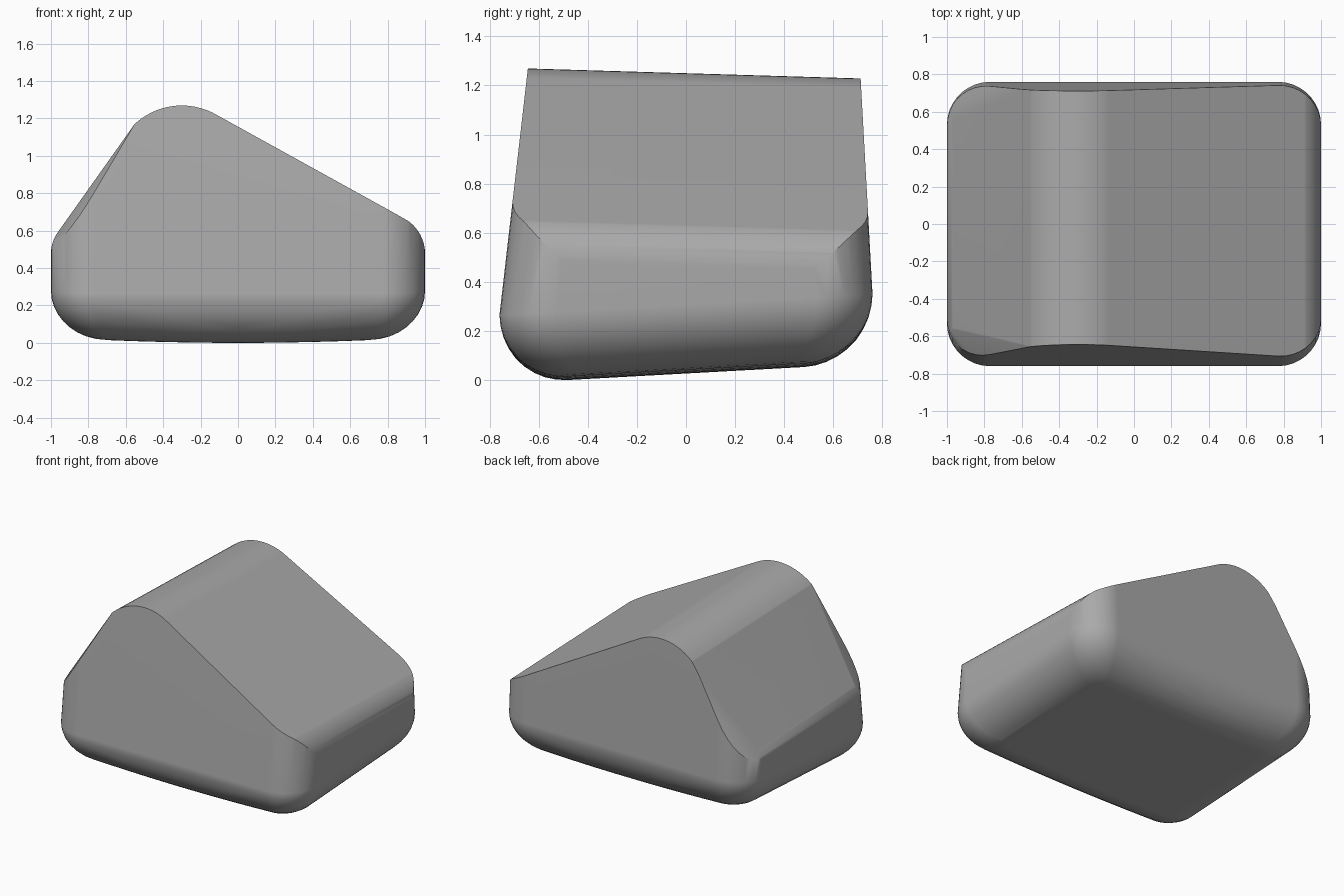
import bpy, bmesh, math
from mathutils import Vector

cube = bpy.data.objects.get("Cube")
if cube:
    bpy.data.objects.remove(cube, do_unlink=True)

HALF_X, HALF_Y = 1.0, 0.76
FILLET, CORNER = 0.28, 0.23
FRONT_LEAN, BACK_LEAN = 0.116, 0.055
ROOF_SLOPE, BASE_SLOPE = 0.03, 0.055


def ring(inset, z):
    """Points of a rounded rectangle at one height, with leaning ends."""
    radius = max(CORNER - 0.6 * inset, 0.05)
    hx, hy = HALF_X - inset - radius, HALF_Y - inset - radius
    rise = max(z - FILLET, 0)
    crown = 0.03 * max(1 - z / FILLET, 0)
    flat = [((hx * i / 5, s * (hy + radius))) for i in range(-4, 5) for s in (-1, 1)]
    round_pts = [(sx * (hx + radius * math.cos(a)), sy * (hy + radius * math.sin(a)))
                 for sx in (-1, 1) for sy in (-1, 1)
                 for a in (math.radians(10 * k) for k in range(10))]
    for x, y in flat + round_pts:
        y += rise * (FRONT_LEAN if y < 0 else -BACK_LEAN)
        yield Vector((x, y, z + crown * x * x + BASE_SLOPE * (y + 0.5)))


def cut(bm, point, normal):
    """Slice off everything beyond a plane and close the opening."""
    bmesh.ops.bisect_plane(bm, geom=bm.verts[:] + bm.edges[:] + bm.faces[:], dist=1e-5,
                           plane_co=point, plane_no=normal, clear_outer=True)
    bmesh.ops.holes_fill(bm, edges=[e for e in bm.edges if e.is_boundary], sides=0)


# Block with rounded base and upright corners
bm = bmesh.new()
steps = 9
for k in range(steps + 1):
    a = math.radians(90 * k / steps)
    for p in ring(FILLET * (1 - math.sin(a)), FILLET * (1 - math.cos(a))):
        bm.verts.new(p)
for p in ring(0, 1.5):
    bm.verts.new(p)
hull = bmesh.ops.convex_hull(bm, input=bm.verts[:])
bmesh.ops.delete(bm, geom=[v for v in bm.verts if not v.link_faces], context='VERTS')

# Roof: planes tangent to the two shoulders and the ridge
arcs = [((0.79, 0.48), 0.21, 0, 61, 10),
        ((-0.30, 0.90), 0.37, 61, 144.5, 16),
        ((-0.80, 0.48), 0.20, 144.5, 180, 7)]
for (cx, cz), radius, start, end, count in arcs:
    for k in range(count + 1):
        deg = start + (end - start) * k / count
        if 0.5 < deg < 179.5:
            c, s = math.cos(math.radians(deg)), math.sin(math.radians(deg))
            cut(bm, Vector((cx + radius * c, -0.65, cz + radius * s)),
                Vector((c, ROOF_SLOPE * s, s)))

# Sliver facets at the ends of the steep roof side
for a, b, c in [((-0.6, -0.65, 1.1), (-0.85, -0.71, 0.67), (-0.96, -0.55, 0.6)),
                ((-0.6, 0.715, 1.07), (-0.85, 0.74, 0.64), (-0.96, 0.55, 0.57))]:
    a, b, c = Vector(a), Vector(b), Vector(c)
    n = (b - a).cross(c - a).normalized()
    cut(bm, a, n if n.x < 0 else -n)

bmesh.ops.remove_doubles(bm, verts=bm.verts[:], dist=0.0005)
bmesh.ops.dissolve_limit(bm, angle_limit=math.radians(0.4), verts=bm.verts[:], edges=bm.edges[:])
bmesh.ops.recalc_face_normals(bm, faces=bm.faces[:])
low = min(v.co.z for v in bm.verts)
bmesh.ops.translate(bm, verts=bm.verts[:], vec=(0, 0, -low))

mesh = bpy.data.meshes.new("rounded_block")
bm.to_mesh(mesh)
bm.free()
block = bpy.data.objects.new("rounded_block", mesh)
bpy.context.collection.objects.link(block)

# Plain grey finish
grey = bpy.data.materials.new("stone_grey")
grey.use_nodes = True
colour = (0.4, 0.4, 0.4, 1)
grey.diffuse_color = colour
grey.node_tree.nodes["Principled BSDF"].inputs["Base Color"].default_value = colour
mesh.materials.append(grey)

# Smooth shading with crisp gable edges
bpy.ops.object.select_all(action='DESELECT')
block.select_set(True)
bpy.context.view_layer.objects.active = block
bpy.ops.object.shade_smooth_by_angle(angle=math.radians(30))
weighted = block.modifiers.new("even_shading", 'WEIGHTED_NORMAL')
weighted.keep_sharp = True
